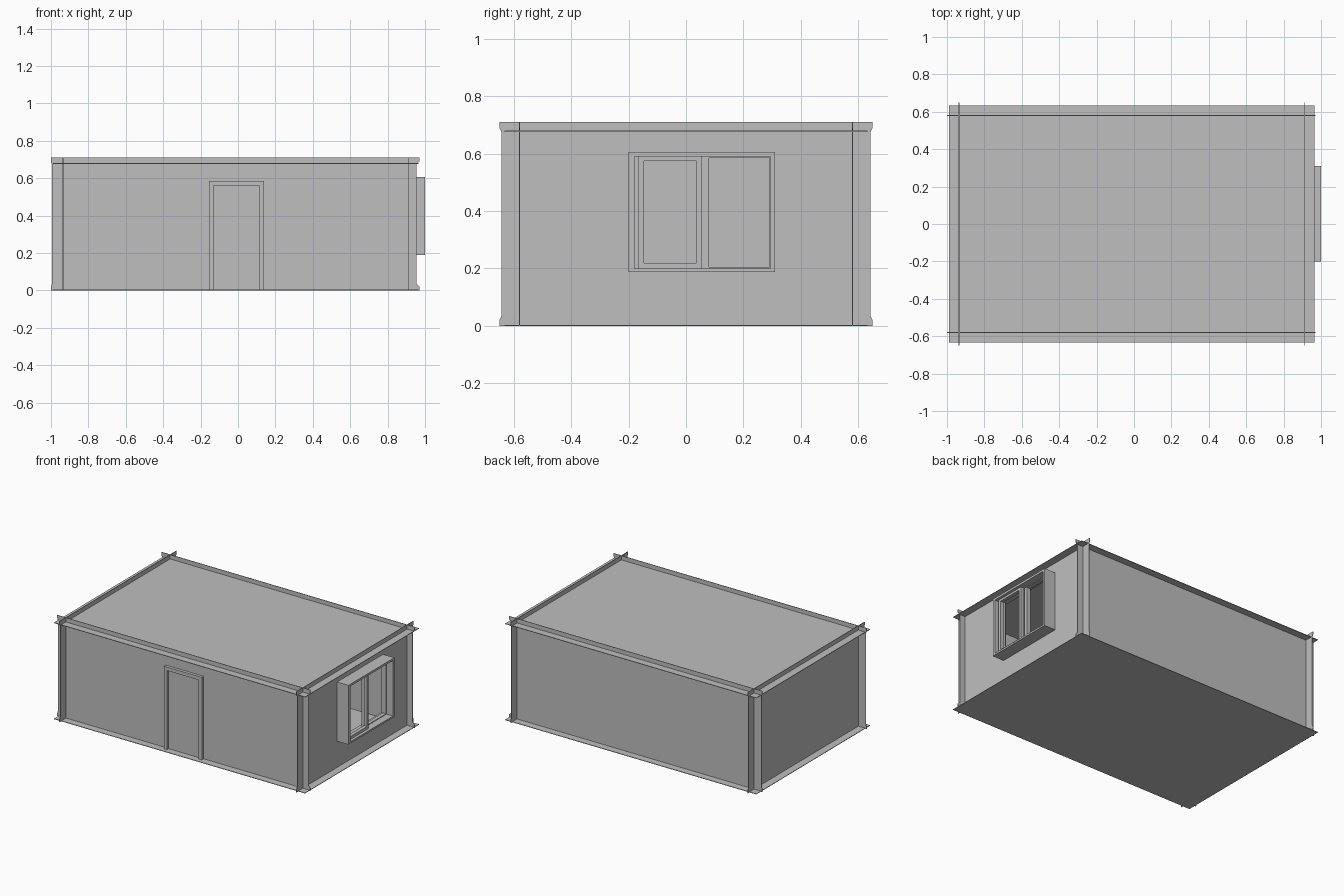
import bpy
from mathutils import Matrix

cube = bpy.data.objects.get("Cube")
if cube:
    bpy.data.objects.remove(cube, do_unlink=True)

grey = bpy.data.materials.new("plain grey")
grey.use_nodes = True
colour = (0.52, 0.52, 0.52, 1)
grey.diffuse_color = colour
for node in grey.node_tree.nodes:
    if node.type == 'BSDF_PRINCIPLED':
        node.inputs["Base Color"].default_value = colour

# Directions in which a flat panel can lie: local x, y and depth to world axes
AXES = {
    "flat": Matrix.Identity(4),
    "side": Matrix(((0, 0, 1, 0), (1, 0, 0, 0), (0, 1, 0, 0), (0, 0, 0, 1))),
    "front": Matrix(((1, 0, 0, 0), (0, 0, -1, 0), (0, 1, 0, 0), (0, 0, 0, 1))),
}
SHEET = 0.004


def rect(a0, a1, b0, b1):
    return [(a0, b0), (a1, b0), (a1, b1), (a0, b1)]


def flared(a0, a1, m0, m1, height):
    """Wall outline, slightly wider at the foot and the head."""
    right = [(a1, 0), (a1, 0.02), (m1, 0.035), (m1, height - 0.035), (a1, height - 0.02), (a1, height)]
    left = [(a0, height), (a0, height - 0.02), (m0, height - 0.035), (m0, 0.035), (a0, 0.02), (a0, 0)]
    return right + left


def panel(name, plane, outlines, near, far):
    """Extrude a flat outline, with holes, between two depths."""
    curve = bpy.data.curves.new(name, 'CURVE')
    curve.dimensions = '2D'
    curve.fill_mode = 'BOTH'
    curve.extrude = abs(far - near) / 2
    for points in outlines:
        spline = curve.splines.new('POLY')
        spline.points.add(len(points) - 1)
        for point, (a, b) in zip(spline.points, points):
            point.co = (a, b, 0, 1)
        spline.use_cyclic_u = True
    temp = bpy.data.objects.new(name + "_curve", curve)
    bpy.context.collection.objects.link(temp)
    bpy.context.view_layer.update()
    mesh = bpy.data.meshes.new_from_object(temp.evaluated_get(bpy.context.evaluated_depsgraph_get()))
    bpy.data.objects.remove(temp, do_unlink=True)
    mesh.transform(AXES[plane] @ Matrix.Translation((0, 0, (near + far) / 2)))
    mesh.materials.clear()
    mesh.materials.append(grey)
    mesh.shade_flat()
    obj = bpy.data.objects.new(name, mesh)
    bpy.context.collection.objects.link(obj)
    return obj


HEIGHT = 0.71

# Floor and roof sheets, running past the walls
slab = rect(-0.99, 0.965, -0.633, 0.633)
panel("floor", "flat", [slab], 0, SHEET)
panel("roof", "flat", [slab], 0.68 - SHEET, 0.68)

# Long walls cross the short walls at the corners
long_wall = flared(-1.0, 0.97, -0.995, 0.955, HEIGHT)
for name, depth in (("front_wall", 0.58), ("back_wall", -0.58)):
    panel(name, "front", [long_wall], depth - SHEET / 2, depth + SHEET / 2)

# Short walls, the left one with the window opening
short_wall = flared(-0.65, 0.65, -0.643, 0.643, HEIGHT)
opening = rect(-0.18, 0.295, 0.2, 0.59)
panel("right_wall", "side", [short_wall], -0.935 - SHEET / 2, -0.935 + SHEET / 2)
panel("left_wall", "side", [short_wall, opening], 0.91 - SHEET / 2, 0.91 + SHEET / 2)

# Window: deep casing and two sliding sashes
panel("window_casing", "side", [rect(-0.2, 0.31, 0.188, 0.605), opening], 0.908, 1.0)
panel("front_sash", "side",
      [rect(-0.165, 0.054, 0.2, 0.59), rect(-0.147, 0.037, 0.22, 0.575)], 0.955, 0.98)
panel("rear_sash", "side",
      [rect(0.054, 0.295, 0.2, 0.59), rect(0.08, 0.29, 0.205, 0.585)], 0.925, 0.95)
panel("window_liner", "side", [rect(-0.18, -0.165, 0.2, 0.59)], 0.925, 0.95)

# Door: frame standing proud of the front wall, with a closed leaf
door_frame = [(-0.155, 0), (-0.13, 0), (-0.13, 0.56), (0.115, 0.56),
              (0.115, 0), (0.14, 0), (0.14, 0.585), (-0.155, 0.585)]
panel("door_frame", "front", [door_frame], 0.57, 0.603)
panel("door_leaf", "front", [rect(-0.13, 0.115, 0.004, 0.56)], 0.575, 0.585)
